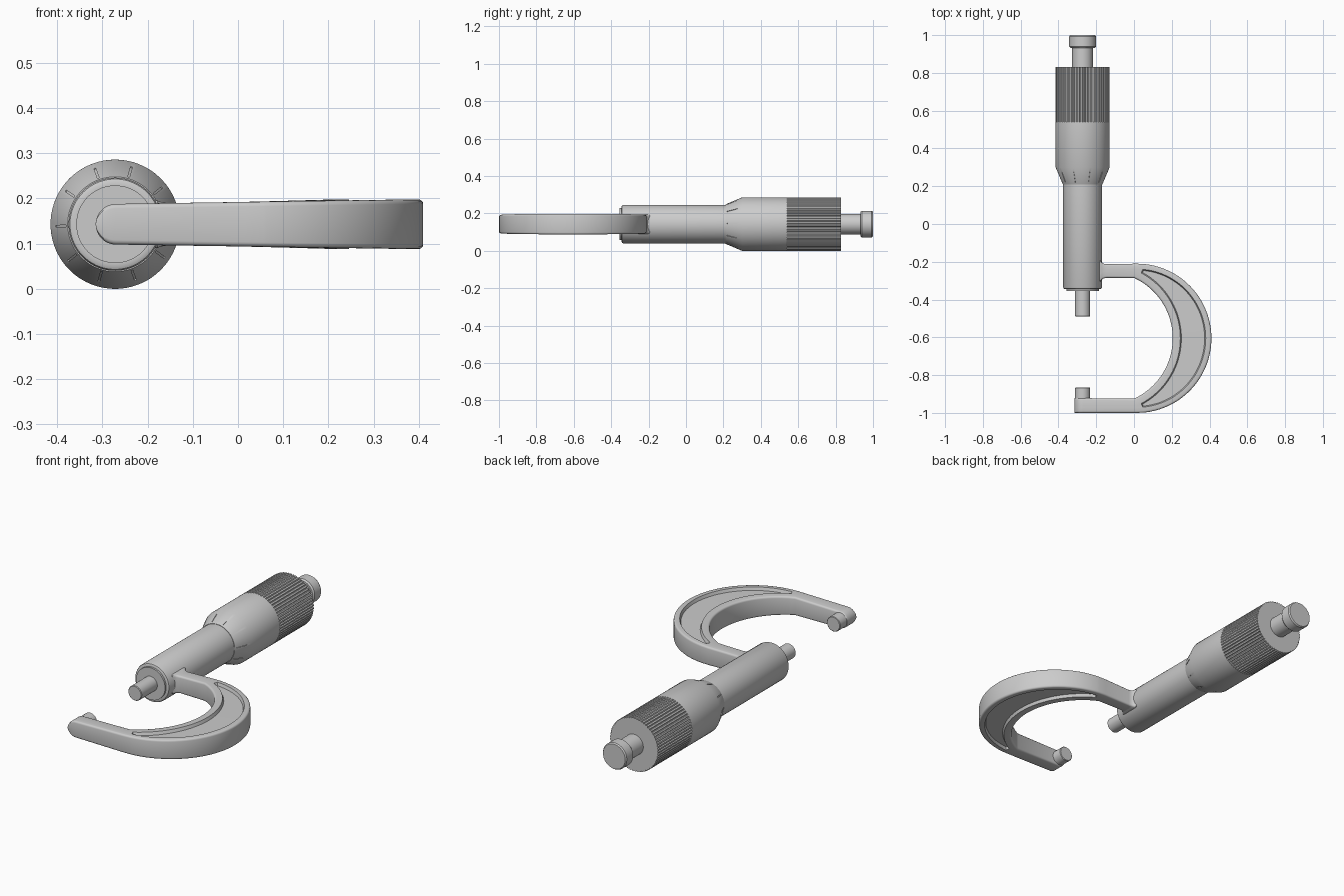
import bpy, bmesh
from math import sin, cos, pi, radians, atan2, sqrt
from mathutils import Matrix, Vector

if "Cube" in bpy.data.objects:
    bpy.data.objects.remove(bpy.data.objects["Cube"])

AX, AZ = -0.272, 0.143          # measuring axis, parallel to y


def make_object(name, bm):
    bmesh.ops.recalc_face_normals(bm, faces=bm.faces)
    me = bpy.data.meshes.new(name)
    bm.to_mesh(me)
    bm.free()
    ob = bpy.data.objects.new(name, me)
    bpy.context.collection.objects.link(ob)
    return ob


def loft(name, rings):
    """Skin a list of equal-length closed rings and cap both ends."""
    bm = bmesh.new()
    vs = [[bm.verts.new(p) for p in ring] for ring in rings]
    n = len(rings[0])
    for a, b in zip(vs, vs[1:]):
        for i in range(n):
            j = (i + 1) % n
            bm.faces.new((a[i], a[j], b[j], b[i]))
    bm.faces.new(vs[0])
    bm.faces.new(vs[-1])
    return make_object(name, bm)


def lathe(name, profile, n=72, groove=0.0):
    """Turn (radius, y) points about the axis; groove cuts every 4th column."""
    rings = []
    for r, y in profile:
        ring = []
        for k in range(n):
            rr = r - (groove if k % 4 == 0 else 0)
            t = 2 * pi * k / n
            ring.append((AX + rr * cos(t), y, AZ + rr * sin(t)))
        rings.append(ring)
    return loft(name, rings)


# Turned parts along the axis
lathe("spindle", [(0.037, -0.49), (0.04, -0.487), (0.04, -0.33)])
lathe("sleeve", [(0.086, -0.355), (0.086, -0.345), (0.094, -0.345), (0.1, -0.342),
                 (0.103, -0.335), (0.103, 0.23)])
thimble = lathe("thimble", [(0.1, 0.21), (0.105, 0.21), (0.107, 0.215), (0.143, 0.30), (0.143, 0.54)])
lathe("knurled_grip", [(0.143, 0.54), (0.143, 0.83)], n=240, groove=0.005)
lathe("ratchet_stem", [(0.055, 0.82), (0.055, 0.94)])
lathe("ratchet_knob", [(0.064, 0.932), (0.071, 0.94), (0.071, 0.993), (0.066, 1.0)])
lathe("anvil", [(0.04, -0.95), (0.04, -0.868), (0.037, -0.865)])

# Engraved marks on the thimble cone
bm = bmesh.new()
tilt = atan2(0.036, 0.085)
for i in range(10):
    m = (Matrix.Translation((AX, 0, AZ)) @ Matrix.Rotation(-radians(2 + 36 * i), 4, 'Y')
         @ Matrix.Translation((0.1206, 0.247, 0)) @ Matrix.Rotation(-tilt, 4, 'Z')
         @ Matrix.Diagonal((0.006, 0.06, 0.004, 1)))
    bmesh.ops.create_cube(bm, size=1, matrix=m)
marks = make_object("mark_cutter", bm)
marks.hide_render = True
marks.display_type = 'WIRE'
mod = thimble.modifiers.new("marks", 'BOOLEAN')
mod.operation = 'DIFFERENCE'
mod.solver = 'EXACT'
mod.object = marks


# C-shaped frame: cross-sections swept from the anvil tip to the sleeve
def section(outer, inner, h, pocket):
    o, i = Vector(outer), Vector(inner)
    w = (i - o).length
    d = (i - o) / w
    b = min(0.01, 0.4 * h)
    arc = [(b - b * cos(t), h - b + b * sin(t)) for t in (0, pi / 6, pi / 3, pi / 2)]
    if pocket:
        p0, p1, s, depth = 0.03, w - 0.04, 0.006, 0.016
    else:
        p0, p1, s, depth = 0.03, max(w - 0.04, 0.034), 0.001, 0
    top = arc + [(p0, h), (p0 + s, h - depth), (p1 - s, h - depth), (p1, h)]
    top += [(w - u, z) for u, z in reversed(arc)]
    pts = top + [(u, -z) for u, z in reversed(top)]
    return [(o.x + d.x * u, o.y + d.y * u, AZ + z) for u, z in pts]


def half_height(x):
    return 0.045 + 0.010 * (x + 0.27) / 0.68


rings = []
# rounded tip behind the anvil
for k in range(1, 13):
    a = radians(7.5 * k) if k > 1 else radians(4)
    x = -0.27 - 0.045 * cos(a)
    rings.append(section((x, -1.0), (x, -0.922), 0.045 * sin(a), False))
# bow with crescent recess on both faces
CY = -0.605
for deg in [-90, -84, -83] + list(range(-80, 81, 4)) + [83, 84, 90]:
    t, p = radians(deg), radians(deg * 65.3 / 90)
    o = (0.015 + 0.395 * cos(t), CY + 0.395 * sin(t))
    i = (-0.147 + 0.352 * cos(p), CY + 0.352 * sin(p))
    rings.append(section(o, i, half_height(o[0]), abs(deg) <= 83))
# upper arm flaring into the sleeve
for x, f in ((-0.145, 0), (-0.16, 0.003), (-0.17, 0.009), (-0.178, 0.02), (-0.22, 0.02)):
    rings.append(section((x, -0.213 + f), (x, -0.285 - f), half_height(x) + f * 0.3, False))
loft("frame", rings)

# Smooth shading with crisp edges
bpy.ops.object.select_all(action='DESELECT')
for ob in bpy.data.objects:
    if ob is not marks:
        ob.select_set(True)
        bpy.context.view_layer.objects.active = ob
bpy.ops.object.shade_smooth_by_angle(angle=radians(32))
